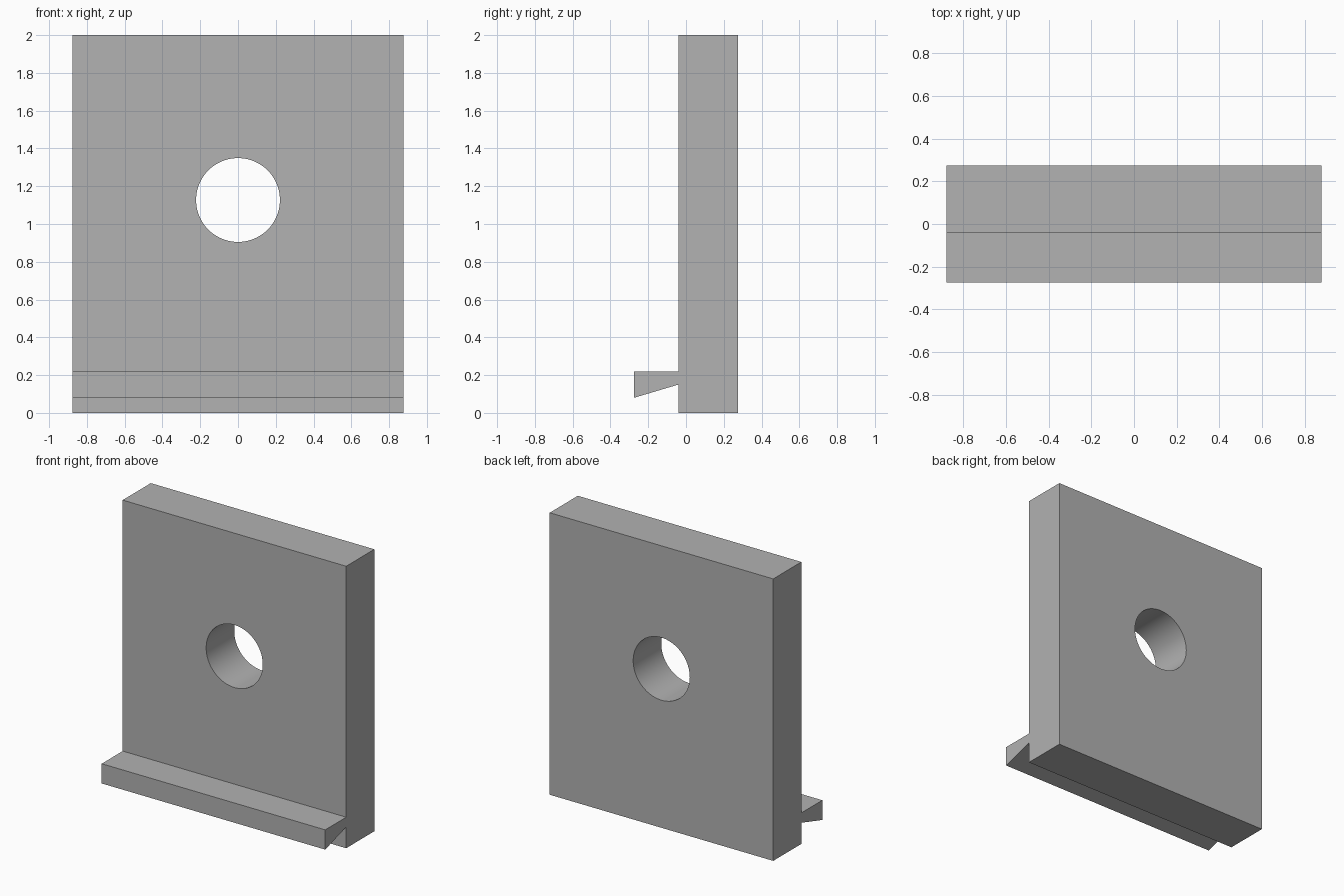
import bpy
import bmesh
from math import radians

cube = bpy.data.objects.get("Cube")
if cube:
    bpy.data.objects.remove(cube, do_unlink=True)

HALF_WIDTH = 0.877
WALL_FRONT, WALL_BACK, LIP_FRONT = -0.04, 0.275, -0.275
HOLE_Z, HOLE_RADIUS = 1.127, 0.222

# Single plain grey
grey = bpy.data.materials.new("plain grey")
grey.use_nodes = True
colour = (0.445, 0.445, 0.445, 1)
grey.diffuse_color = colour
grey.node_tree.nodes["Principled BSDF"].inputs["Base Color"].default_value = colour

# Plate with dovetail lip: side profile extruded across the width
profile = [
    (WALL_BACK, 0), (WALL_BACK, 2), (WALL_FRONT, 2), (WALL_FRONT, 0.22),
    (LIP_FRONT, 0.22), (LIP_FRONT, 0.08), (WALL_FRONT, 0.15), (WALL_FRONT, 0),
]
bm = bmesh.new()
side = bm.faces.new([bm.verts.new((-HALF_WIDTH, y, z)) for y, z in profile])
extruded = bmesh.ops.extrude_face_region(bm, geom=[side])["geom"]
bmesh.ops.translate(bm, vec=(2 * HALF_WIDTH, 0, 0),
                    verts=[v for v in extruded if isinstance(v, bmesh.types.BMVert)])
bmesh.ops.recalc_face_normals(bm, faces=bm.faces)
mesh = bpy.data.meshes.new("lipped_plate")
bm.to_mesh(mesh)
bm.free()
mesh.materials.append(grey)
plate = bpy.data.objects.new("lipped_plate", mesh)
bpy.context.collection.objects.link(plate)

# Round hole through the plate
bpy.ops.mesh.primitive_cylinder_add(
    vertices=96, radius=HOLE_RADIUS, depth=1,
    location=(0, 0.1, HOLE_Z), rotation=(radians(90), 0, 0))
cutter = bpy.context.object
cutter.name = "hole_cutter"
cutter.hide_render = True
cutter.data.materials.append(grey)

hole = plate.modifiers.new("round hole", 'BOOLEAN')
hole.operation = 'DIFFERENCE'
hole.solver = 'EXACT'
hole.object = cutter

bpy.ops.object.select_all(action='DESELECT')
plate.select_set(True)
bpy.context.view_layer.objects.active = plate
bpy.ops.object.modifier_apply(modifier=hole.name)
bpy.data.objects.remove(cutter, do_unlink=True)

# Smooth hole wall, crisp edges elsewhere
bpy.ops.object.shade_smooth_by_angle(angle=radians(30))
